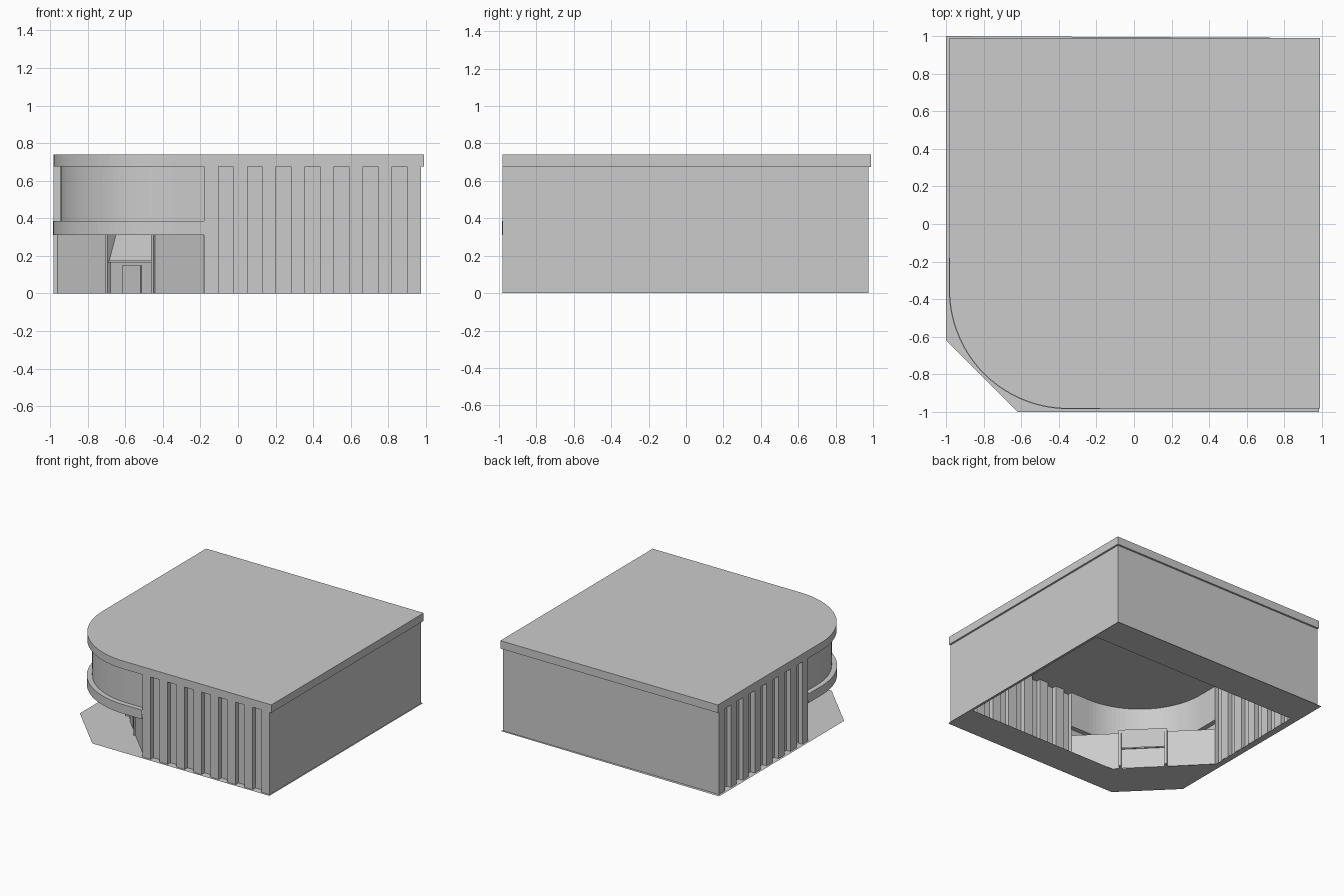
import bpy
import bmesh
from math import cos, sin, pi, sqrt
from mathutils import Vector

if "Cube" in bpy.data.objects:
    bpy.data.objects.remove(bpy.data.objects["Cube"], do_unlink=True)

grey = bpy.data.materials.new("light_grey")
grey.use_nodes = True
COLOUR = (0.6, 0.6, 0.6, 1)
grey.diffuse_color = COLOUR
grey.node_tree.nodes["Principled BSDF"].inputs["Base Color"].default_value = COLOUR

OUT = -0.982      # face of the pillars and the roof edge
WALL = -0.945     # recessed wall face
END = 0.975       # far end of the walls
STEP = -0.18      # where the pillars meet the rounded corner
ROOF = 0.675      # underside of the roof
SOFFIT = 0.31     # underside of the corner band


def finish(name, bm):
    mesh = bpy.data.meshes.new(name)
    bm.to_mesh(mesh)
    bm.free()
    mesh.materials.append(grey)
    obj = bpy.data.objects.new(name, mesh)
    bpy.context.collection.objects.link(obj)
    return obj


def loft(name, rows, closed=False):
    """Skin rows of matching points with quads."""
    bm = bmesh.new()
    grid = [[bm.verts.new(p) for p in row] for row in rows]
    n = len(rows[0])
    for low, high in zip(grid, grid[1:]):
        for i in range(n if closed else n - 1):
            j = (i + 1) % n
            bm.faces.new((low[i], low[j], high[j], high[i]))
    return finish(name, bm)


def at(path, z):
    return [(x, y, z) for x, y in path]


def corner(edge, steps=28):
    """Rounded corner from the right side round to the front, with straight ends."""
    centre = -0.35
    r = centre - edge
    arc = [(centre + r * cos(pi + pi / 2 * i / steps),
            centre + r * sin(pi + pi / 2 * i / steps)) for i in range(steps + 1)]
    return [(edge, STEP)] + arc + [(STEP, edge)]


# Ribbed walls: pillars along the front, mirrored over the diagonal to the side
pillar = 0.075
pitch = (END - STEP - pillar) / 7
front = []
for k in range(8):
    x = STEP + k * pitch
    front += [(x, WALL), (x, OUT), (x + pillar, OUT), (x + pillar, WALL)]
front.pop()
side = [(y, x) for x, y in reversed(front)]
path = front + [(END, END)] + side
loft("ribbed_walls", [at(path, 0), at(path, ROOF)])

# Roof slab with one rounded corner
bm = bmesh.new()
outline = corner(OUT) + [(0.99, OUT), (0.99, 0.99), (OUT, 0.99)]
slab = bm.faces.new([bm.verts.new(p) for p in at(outline, ROOF)])
top = bmesh.ops.extrude_face_region(bm, geom=[slab], use_keep_orig=True)
bmesh.ops.translate(bm, vec=(0, 0, 0.065),
                    verts=[v for v in top["geom"] if isinstance(v, bmesh.types.BMVert)])
bmesh.ops.recalc_face_normals(bm, faces=bm.faces)
finish("roof", bm)

# Rounded corner: soffit, projecting band and the recessed wall above it
band, inner = corner(OUT - 0.003), corner(WALL)
count = len(band) - 1
a, b = Vector((-0.96, STEP)), Vector((STEP, -0.96))
diagonal = [tuple(a.lerp(b, i / count)) for i in range(count + 1)]
loft("corner_band", [at(diagonal, SOFFIT), at(band, SOFFIT), at(band, 0.385), at(inner, 0.385)])
loft("corner_upper_wall", [at(inner, 0.385), at(inner, ROOF)])

# Entrance on the diagonal: s runs along it, n points outward
MID = Vector((-0.57, -0.57, 0))
S = Vector((1, -1, 0)) / sqrt(2)
N = Vector((-1, -1, 0)) / sqrt(2)


def place(s, n, z):
    return MID + S * s + N * n + Vector((0, 0, z))


def panel(name, s0, s1, n0, n1, z0, z1):
    loft(name, [[place(s0, n0, z0), place(s1, n0, z0)],
                [place(s0, n1, z1), place(s1, n1, z1)]])


def block(name, s0, s1, n0, n1, z0, z1):
    bm = bmesh.new()
    bmesh.ops.create_cube(bm, size=1)
    for v in bm.verts:
        v.co = place(s1 if v.co.x > 0 else s0, n1 if v.co.y > 0 else n0,
                     z1 if v.co.z > 0 else z0)
    bmesh.ops.recalc_face_normals(bm, faces=bm.faces)
    finish(name, bm)


for label, m in (("left", 1), ("right", -1)):
    lo, hi = sorted((m * 0.17, m * 0.5515))
    panel(label + "_entrance_wall", lo, hi, 0, 0, 0, SOFFIT)
    lo, hi = sorted((m * 0.163, m * 0.182))
    block(label + "_entrance_post", lo, hi, -0.05, 0.012, 0, SOFFIT)
panel("entrance_back", -0.165, 0.165, -0.01, -0.01, 0, 0.165)
block("entrance_lintel", -0.165, 0.165, -0.02, 0.006, 0.164, 0.174)
panel("sloped_upper_panel", -0.165, 0.165, 0, -0.05, 0.174, SOFFIT)
block("door", -0.07, 0.07, -0.011, -0.003, 0, 0.148)

# Flat paving with a clipped corner and an open middle
outer = [(-0.62, -1), (0.985, -1), (0.985, 0.99), (-1, 1), (-1, -0.62)]
hole = [(-0.4, -0.73), (0.965, -0.73), (0.965, 0.71), (-0.94, 0.71), (-0.95, -0.17)]
loft("paving", [at(outer, 0), at(hole, 0)], closed=True)
